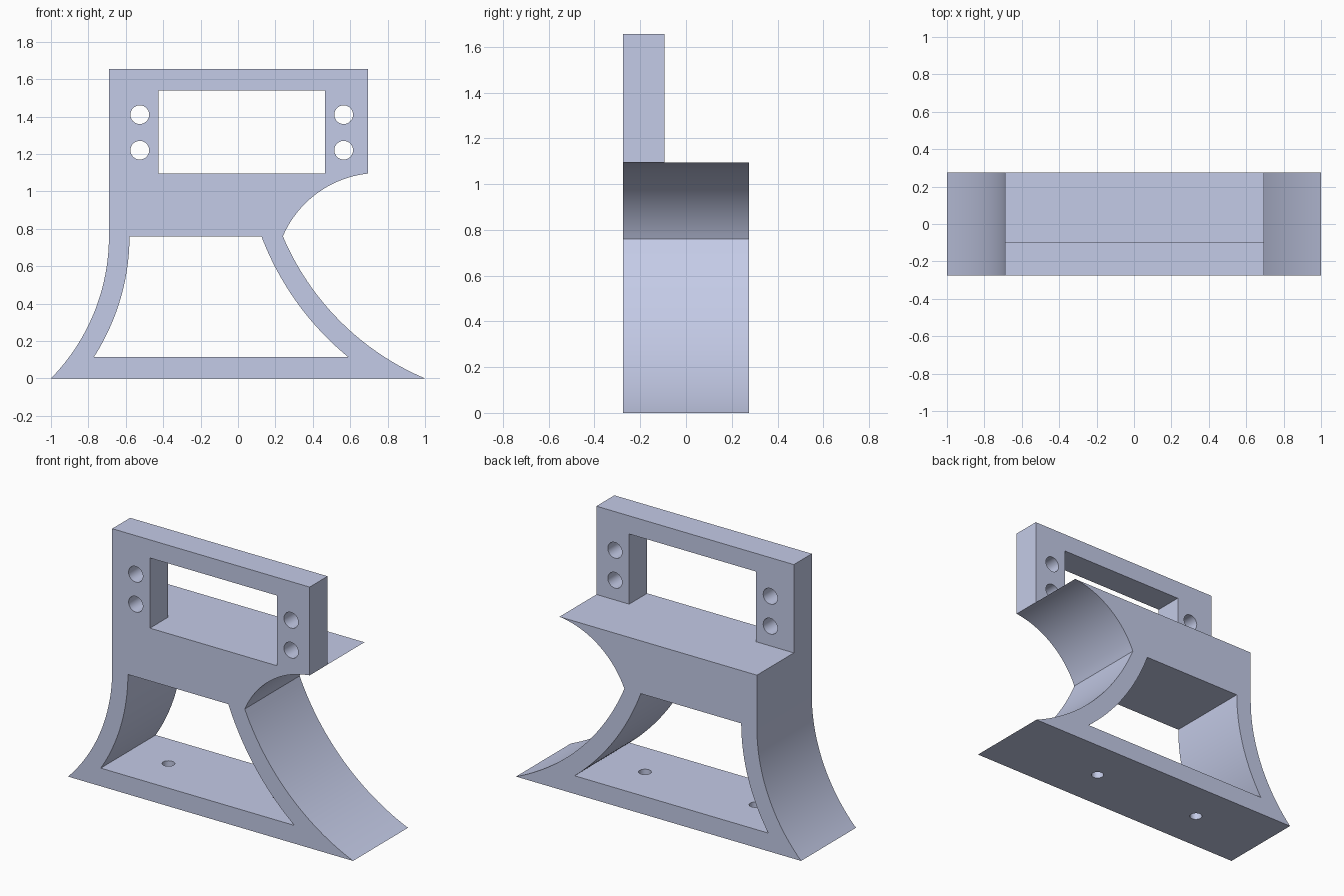
import bpy, bmesh, math
from mathutils import Vector

cube = bpy.data.objects.get("Cube")
if cube:
    bpy.data.objects.remove(cube, do_unlink=True)

# Pale blue-grey finish
mat = bpy.data.materials.new("pale blue grey")
mat.use_nodes = True
color = (0.591, 0.638, 0.855, 1)
mat.diffuse_color = color
mat.node_tree.nodes["Principled BSDF"].inputs["Base Color"].default_value = color

FRONT, BACK = -0.275, 0.275
FRAME_BACK = -0.095
SHELF_Z, WAIST_Z, FLOOR_Z, TOP_Z = 1.095, 0.76, 0.115, 1.655


def arc(a, b, radius, steps=28):
    """Points from a to b on an arc whose centre lies left of the direction a to b."""
    a, b = Vector(a), Vector(b)
    chord = b - a
    normal = Vector((-chord.y, chord.x)).normalized()
    c = (a + b) / 2 + normal * math.sqrt(radius ** 2 - chord.length_squared / 4)
    start = math.atan2(a.y - c.y, a.x - c.x)
    sweep = 2 * math.asin(chord.length / 2 / radius)
    return [(c.x + radius * math.cos(start + sweep * i / steps),
             c.y + radius * math.sin(start + sweep * i / steps)) for i in range(steps + 1)]


def circle(cx, cy, r, n=32):
    return [(cx + r * math.cos(math.tau * i / n), cy + r * math.sin(math.tau * i / n))
            for i in range(n)]


def rect(x0, x1, z0, z1):
    return [(x0, z0), (x1, z0), (x1, z1), (x0, z1)]


def extrude(name, outline, lo, hi, upright=False):
    """Extrude an outline along y, or along z when upright."""
    bm = bmesh.new()
    place = (lambda p: (p[0], p[1], lo)) if upright else (lambda p: (p[0], lo, p[1]))
    face = bm.faces.new([bm.verts.new(place(p)) for p in outline])
    new = bmesh.ops.extrude_face_region(bm, geom=[face])["geom"]
    shift = (0, 0, hi - lo) if upright else (0, hi - lo, 0)
    bmesh.ops.translate(bm, vec=shift, verts=[g for g in new if isinstance(g, bmesh.types.BMVert)])
    bmesh.ops.recalc_face_normals(bm, faces=bm.faces)
    mesh = bpy.data.meshes.new(name)
    bm.to_mesh(mesh)
    bm.free()
    mesh.materials.append(mat)
    obj = bpy.data.objects.new(name, mesh)
    bpy.context.collection.objects.link(obj)
    return obj


# Bracket silhouette: flared foot, curved legs, overhanging shelf, tall frame
left_leg = arc((-1, 0), (-0.69, WAIST_Z), 1.087)[::1]
# The left leg bows towards +x, so its centre lies to the left of the upward path
right_leg = arc((0.24, WAIST_Z), (1, 0), 1.43)
overhang = arc((SHELF_Z - 0.4, SHELF_Z), (0.24, WAIST_Z), 0.56)
# The overhang curve bulges up and to the left around a centre below it
outline = (left_leg + [(-0.69, TOP_Z), (0.695, TOP_Z)] + overhang[:-1] + right_leg)
bracket = extrude("bracket", outline, FRONT, BACK)

# Leg opening, concentric with the outer curves
opening = (arc((-0.77, FLOOR_Z), (-0.58, WAIST_Z), 1.197)
           + arc((0.125, WAIST_Z), (0.588, FLOOR_Z), 1.54))

cutters = [
    extrude("step_cutter", rect(-1.2, 1.2, SHELF_Z, 2), FRAME_BACK, 0.5),
    extrude("opening_cutter", opening, -0.5, 0.5),
    extrude("window_cutter", rect(-0.425, 0.465, SHELF_Z, 1.54), -0.5, 0.4),
]
# Bolt holes in the frame
for x in (-0.525, 0.565):
    for z in (1.22, 1.41):
        cutters.append(extrude("bolt_cutter", circle(x, z, 0.05), -0.5, 0.1))
# Screw holes in the foot
for x in (-0.488, 0.288):
    cutters.append(extrude("screw_cutter", circle(x, 0, 0.037), -0.1, 0.3, upright=True))

bpy.ops.object.select_all(action='DESELECT')
bpy.context.view_layer.objects.active = bracket
bracket.select_set(True)
for cutter in cutters:
    cutter.hide_render = True
    mod = bracket.modifiers.new("cut", 'BOOLEAN')
    mod.operation = 'DIFFERENCE'
    mod.solver = 'EXACT'
    mod.object = cutter
    bpy.ops.object.modifier_apply(modifier=mod.name)
    bpy.data.objects.remove(cutter, do_unlink=True)

bpy.ops.object.shade_smooth_by_angle(angle=math.radians(30))
